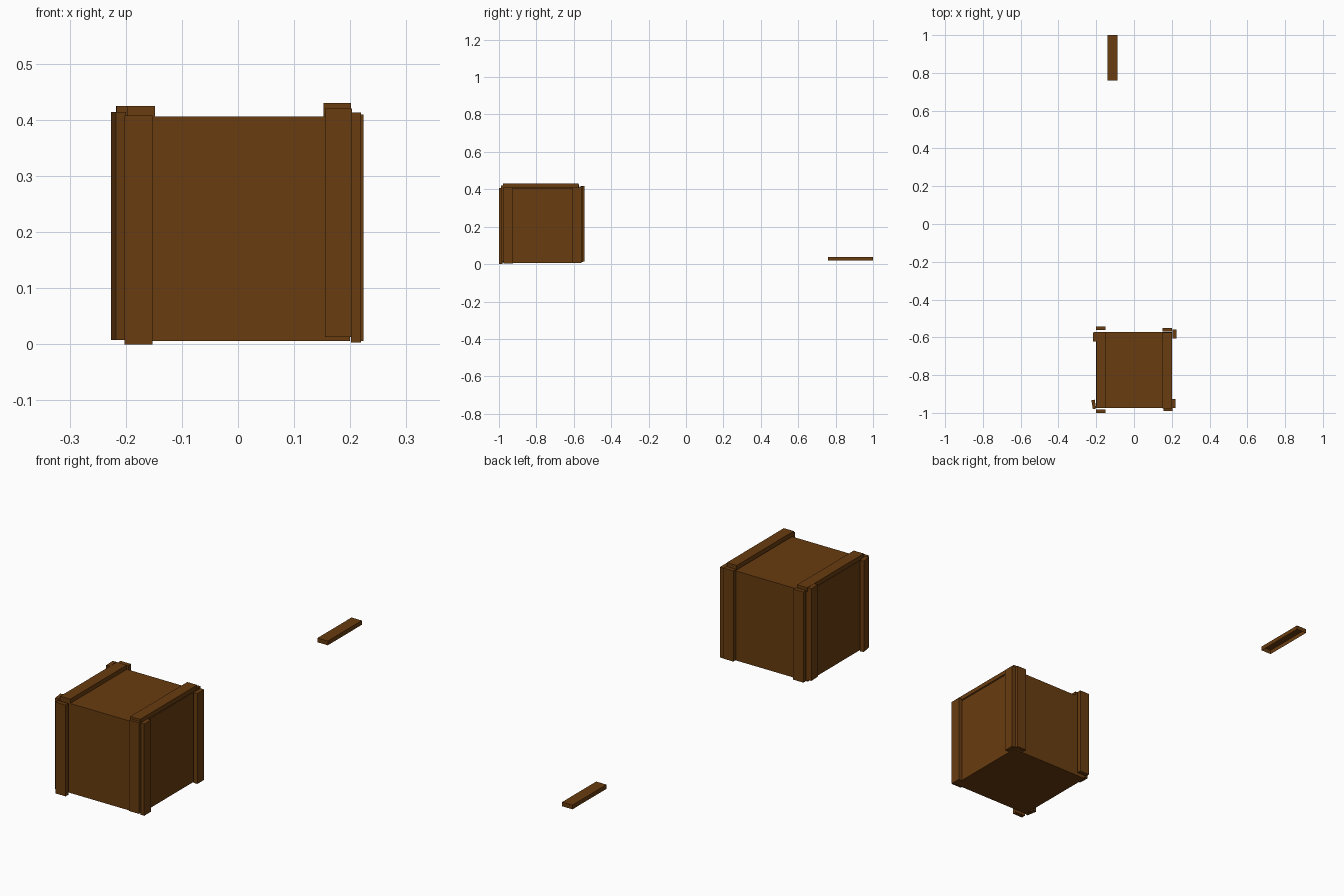
import bpy, bmesh, math
from mathutils import Vector, Matrix

if "Cube" in bpy.data.objects:
    bpy.data.objects.remove(bpy.data.objects["Cube"])

wood = bpy.data.materials.new("brown wood")
wood.diffuse_color = (0.14, 0.045, 0.005, 1)
wood.use_nodes = True
wood.node_tree.nodes["Principled BSDF"].inputs["Base Color"].default_value = wood.diffuse_color


def board(name, lo, hi, outward=None, spin=0):
    """Box from lo to hi; the hidden side away from 'outward' is left open."""
    lo, hi = Vector(lo), Vector(hi)
    bm = bmesh.new()
    bmesh.ops.create_cube(bm, size=1)
    bm.normal_update()
    if outward:
        back = [f for f in bm.faces if f.normal.dot(Vector(outward)) < -0.9]
        bmesh.ops.delete(bm, geom=back, context='FACES')
    bmesh.ops.scale(bm, vec=hi - lo, verts=bm.verts)
    bmesh.ops.transform(bm, matrix=Matrix.Rotation(math.radians(spin), 4, 'Z'), verts=bm.verts)
    mesh = bpy.data.meshes.new(name)
    bm.to_mesh(mesh)
    bm.free()
    mesh.materials.append(wood)
    ob = bpy.data.objects.new(name, mesh)
    ob.location = (lo + hi) / 2
    bpy.context.collection.objects.link(ob)
    return ob


# crate body
board("crate_body", (-0.2, -0.973, 0.006), (0.2, -0.573, 0.406))

# lid battens
UP, FRONT, BACK, LEFT, RIGHT = (0, 0, 1), (0, -1, 0), (0, 1, 0), (-1, 0, 0), (1, 0, 0)
board("lid_batten_left", (-0.198, -0.973, 0.406), (-0.148, -0.573, 0.425), UP)
board("lid_batten_right", (0.152, -0.978, 0.41), (0.201, -0.575, 0.43), UP)

# front and back corner battens
board("front_batten_left", (-0.202, -1.0, 0.0), (-0.152, -0.981, 0.408), FRONT)
board("front_batten_right", (0.155, -0.99, 0.013), (0.203, -0.972, 0.42), FRONT)
board("back_batten_left", (-0.2, -0.562, 0.013), (-0.15, -0.543, 0.418), BACK)
board("back_batten_right", (0.152, -0.57, 0.01), (0.2, -0.551, 0.415), BACK)

# side corner battens, the left ones knocked slightly askew
board("left_batten_front", (-0.222, -0.979, 0.008), (-0.204, -0.931, 0.414), LEFT, 10)
board("left_batten_back", (-0.217, -0.622, 0.014), (-0.199, -0.573, 0.425), LEFT, 2)
board("right_batten_front", (0.201, -0.975, 0.003), (0.219, -0.926, 0.413), RIGHT)
board("right_batten_back", (0.205, -0.607, 0.006), (0.224, -0.559, 0.41), RIGHT)

# loose broken plank
board("loose_plank", (-0.139, 0.76, 0.02), (-0.088, 1.0, 0.039), UP)
